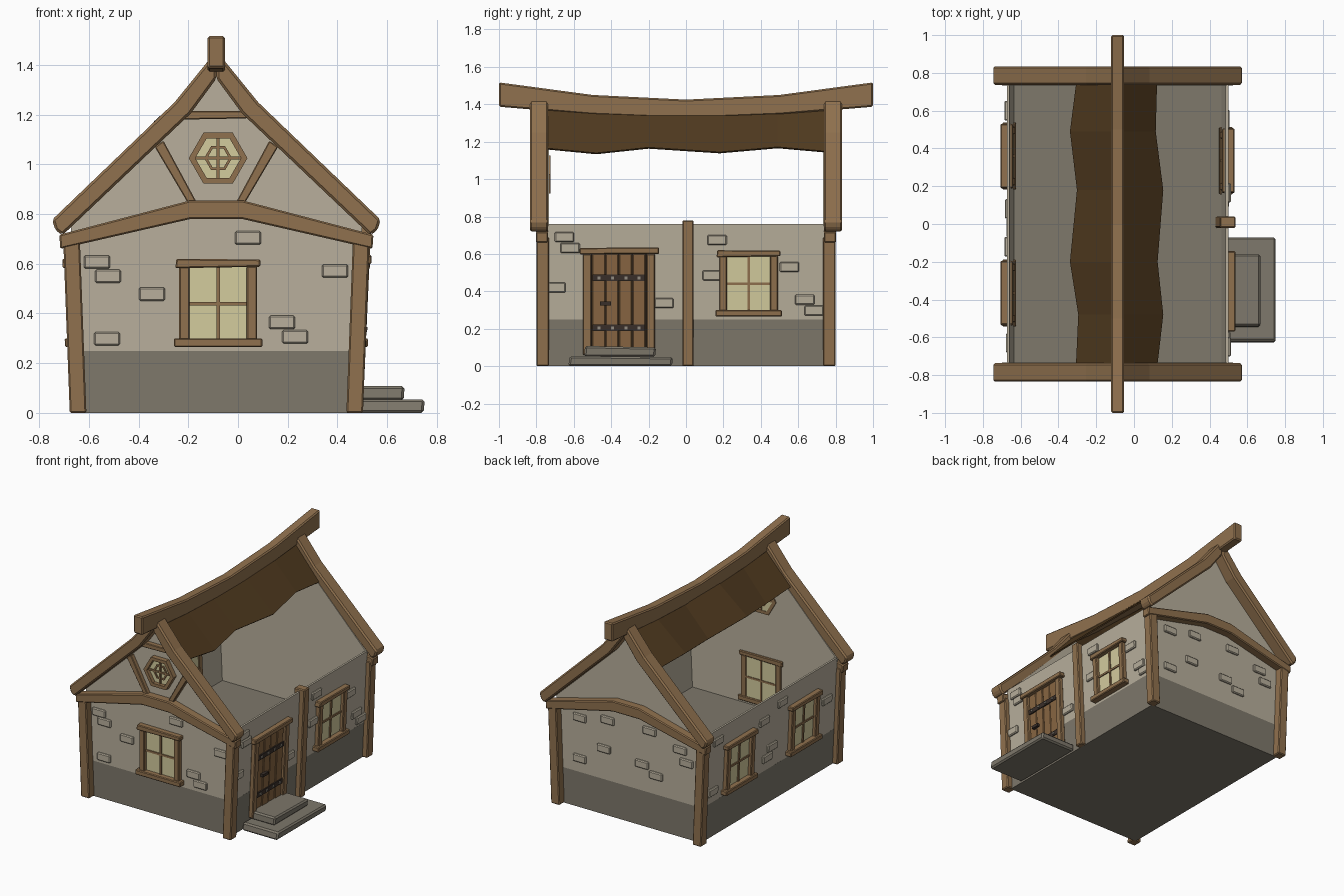
import bpy, bmesh, math
from mathutils import Vector

if "Cube" in bpy.data.objects:
    bpy.data.objects.remove(bpy.data.objects["Cube"])

CX = -0.087  # house centre line in x


def material(name, r, g, b):
    m = bpy.data.materials.new(name)
    lin = [((c / 255 + 0.055) / 1.055) ** 2.4 for c in (r, g, b)]
    m.diffuse_color = (*lin, 1)
    m.use_nodes = True
    m.node_tree.nodes["Principled BSDF"].inputs["Base Color"].default_value = m.diffuse_color
    return m


WOOD = material("timber brown", 144, 113, 78)
DOOR = material("door brown", 136, 102, 66)
PLASTER = material("plaster beige", 184, 175, 156)
STONE = material("stone grey", 126, 120, 107)
GLASS = material("pale yellow glass", 212, 204, 158)
ROOF = material("dark roof brown", 80, 58, 31)
IRON = material("dark iron", 58, 48, 42)
STUD = material("stud grey", 150, 143, 132)

# Wall frames: u along the wall, o outwards, z up. Side walls lean out.
WALLS = {
    "front": lambda u, o, z: (u, -0.745 - o, z),
    "back": lambda u, o, z: (u, 0.745 + o, z),
    "right": lambda u, o, z: (CX + 0.552 + 0.045 * z + o, u, z),
    "left": lambda u, o, z: (CX - 0.552 - 0.045 * z - o, u, z),
}


def part(name, mat, wall, prisms, bevel=0.0):
    """One object made of outlines (u, z) extruded from depth a to b."""
    f = WALLS[wall]
    bm = bmesh.new()
    for pts, a, b in prisms:
        lo = [bm.verts.new(f(u, a, z)) for u, z in pts]
        hi = [bm.verts.new(f(u, b, z)) for u, z in pts]
        bm.faces.new(lo)
        bm.faces.new(hi[::-1])
        n = len(pts)
        for i in range(n):
            j = (i + 1) % n
            bm.faces.new((lo[i], hi[i], hi[j], lo[j]))
    bmesh.ops.recalc_face_normals(bm, faces=bm.faces)
    return add_object(name, bm, mat, bevel)


def add_object(name, bm, mat, bevel=0.0):
    me = bpy.data.meshes.new(name)
    bm.to_mesh(me)
    bm.free()
    me.materials.append(mat)
    ob = bpy.data.objects.new(name, me)
    bpy.context.collection.objects.link(ob)
    if bevel:
        mod = ob.modifiers.new("bevel", "BEVEL")
        mod.width = bevel
        mod.segments = 1
    return ob


def rect(u0, u1, z0, z1):
    return [(u0, z0), (u1, z0), (u1, z1), (u0, z1)]


def flip(pts):
    return [(2 * CX - u, z) for u, z in pts]


def sym(half):
    """Close a half outline (offset from centre line, z) by mirroring."""
    return [(CX + u, z) for u, z in half] + [(CX - u, z) for u, z in half[::-1] if u > 0]


def hexagon(u, z, r):
    return [(u + r * math.cos(i * math.pi / 3), z + r * math.sin(i * math.pi / 3)) for i in range(6)]


def hex_ring(u, z, r0, r1, a, b):
    p, q = hexagon(u, z, r0), hexagon(u, z, r1)
    return [([q[i], q[(i + 1) % 6], p[(i + 1) % 6], p[i]], a, b) for i in range(6)]


def window(name, wall, c):
    part(name + "_glass", GLASS, wall, [(rect(c - .12, c + .12, .295, .59), -.016, .006)])
    part(name + "_bars", WOOD, wall, [(rect(c - .007, c + .007, .30, .59), -.02, .014),
                                      (rect(c - .12, c + .12, .433, .447), -.02, .013)])
    part(name + "_frame", WOOD, wall, [
        (rect(c - .157, c - .115, .295, .59), -.022, .03),
        (rect(c + .115, c + .157, .295, .59), -.022, .03),
        ([(c - .172, .582), (c + .170, .588), (c + .170, .617), (c - .168, .62)], -.026, .04),
        (rect(c - .178, c + .178, .265, .30), -.026, .045)], .005)


# Stone base, solid up to the floor
part("stone_base", STONE, "front", [(sym([(.552, 0), (.5635, .25)]), -1.49, 0)])

# Side walls
for side in ("right", "left"):
    part(side + "_wall", PLASTER, side, [(rect(-.735, .735, .25, .76), -.014, 0)])

# Gable ends: wall, corner posts, arched tie beam, rafters
gable = sym([(.5635, .25), (.586, .75), (.135, 1.215), (0, 1.38)])
post = [(-.677, 0), (-.61, 0), (-.636, .69), (-.703, .69)]
tie = sym([(.628, .66), (.105, .78)]) + sym([(.628, .717), (.105, .855)])[::-1]
tie = [(CX + s * u, z) for s, u, z in
       [(-1, .628, .66), (-1, .105, .78), (1, .105, .78), (1, .628, .66),
        (1, .632, .717), (1, .105, .855), (-1, .105, .855), (-1, .632, .717)]]
rafter = [(-.748, .777), (-.735, .735), (-.706, .715), (-.19, 1.205), (CX, 1.345),
          (CX, 1.45), (-.113, 1.425), (-.255, 1.25)]
for end in ("front", "back"):
    part(end + "_gable_wall", PLASTER, end, [(gable, -.012, 0)])
    part(end + "_corner_posts", WOOD, end, [(post, -.012, .055), (flip(post), -.012, .055)], .006)
    part(end + "_tie_beam", WOOD, end, [(tie, -.008, .058)], .006)
    part(end + "_rafters", WOOD, end, [(rafter, -.008, .09), (flip(rafter), -.008, .09)], .01)

# Front gable timbers
brace = [(-.332, 1.068), (-.165, .85), (-.205, .85), (-.302, 1.092)]
brace = [(-.335, 1.07), (-.202, .845), (-.165, .845), (-.30, 1.095)]
part("gable_braces", WOOD, "front", [(brace, -.004, .03), (flip(brace), -.004, .03)], .004)
part("gable_collar", WOOD, "front",
     [([(-.235, 1.18), (.035, 1.185), (.05, 1.215), (-.21, 1.215)], -.004, .035)], .004)

# Hexagonal gable window
HU, HZ = -.08, 1.025
part("gable_window_glass", GLASS, "front", [(hexagon(HU, HZ, .10), -.016, .008)])
part("gable_window_frame", WOOD, "front", hex_ring(HU, HZ, .118, .092, -.02, .035))
part("gable_window_bars", WOOD, "front",
     hex_ring(HU, HZ, .056, .044, -.018, .016)
     + [(rect(HU - .006, HU + .006, HZ - .085, HZ + .085), -.018, .018),
        (rect(HU - .095, HU + .095, HZ - .006, HZ + .006), -.018, .017)])

# Windows
window("front_window", "front", -.08)
window("right_window", "right", .335)
window("left_rear_window", "left", .36)
window("left_front_window", "left", -.365)

# Middle post on the right wall
part("middle_post", WOOD, "right", [(rect(-.02, .04, 0, .78), -.045, .037)], .006)

# Door
planks = []
for i in range(4):
    u = -.502 + i * .072
    planks.append((rect(u, u + .069, .09, .60), 0, .018 + .003 * (i % 2)))
part("door_planks", DOOR, "right", planks, .004)
part("door_backing", IRON, "right", [(rect(-.51, -.205, .09, .60), 0, .010)])
part("door_frame", WOOD, "right", [
    (rect(-.552, -.505, .06, .60), 0, .034),
    (rect(-.212, -.165, .06, .60), 0, .034),
    ([(-.57, .598), (-.143, .600), (-.145, .635), (-.568, .632)], 0, .044)], .005)
part("door_hinges", IRON, "right",
     [(rect(-.50, -.218, z, z + .034), .01, .027) for z in (.188, .455)])
part("door_studs", STUD, "right",
     [(rect(u - .008, u + .008, z - .008, z + .008), .02, .034)
      for z in (.205, .472) for u in (-.466, -.394, -.322, -.25)])
part("door_handle", IRON, "right", [(rect(-.46, -.402, .325, .345), .015, .04)])

# Door steps
part("lower_step", STONE, "right",
     [([(-.63, .0), (-.075, .0), (-.07, .048), (-.62, .055)], .005, .283)], .01)
part("upper_step", STONE, "right",
     [([(-.545, .05), (-.165, .05), (-.16, .10), (-.54, .108)], .005, .20)], .01)

# Raised bricks (u, z) on each wall
BRICKS = {
    "front": [(-.567, .607), (-.523, .55), (-.346, .478), (-.527, .298), (.04, .704),
              (.39, .571), (.177, .364), (.23, .306)],
    "right": [(-.65, .69), (-.62, .632), (-.695, .42), (-.118, .337), (.166, .674),
              (.14, .485), (.553, .53), (.635, .355), (.685, .297)],
    "left": [(.60, .68), (.64, .33), (.08, .62), (-.02, .40), (.03, .34), (-.12, .68), (-.63, .5)],
    "back": [(.31, .64), (.09, .68), (-.24, .69), (-.48, .62), (.31, .35),
             (-.18, .44), (-.29, .385), (-.53, .54), (.12, .47)],
}
for wall, spots in BRICKS.items():
    part(wall + "_bricks", PLASTER, wall,
         [(rect(u - .052, u + .052, z - .027, z + .027), -.004, .016) for u, z in spots], .006)

# Sagging ridge beam
bm = bmesh.new()
rings = []
for y, top, h in [(-1, 1.517, .13), (-.5, 1.45, .105), (0, 1.425, .10), (.5, 1.45, .105), (1, 1.517, .13)]:
    rings.append([bm.verts.new((CX + s * .035, y, z))
                  for s, z in [(-1, top - h), (1, top - h), (1, top), (-1, top)]])
for a, b in zip(rings, rings[1:]):
    for i in range(4):
        j = (i + 1) % 4
        bm.faces.new((a[i], a[j], b[j], b[i]))
bm.faces.new(rings[0])
bm.faces.new(rings[-1])
bmesh.ops.recalc_face_normals(bm, faces=bm.faces)
add_object("ridge_beam", bm, WOOD, .008)

# Ragged roof strip either side of the ridge: (y, left x, right x, edge z)
bm = bmesh.new()
rows = []
for y, xl, xr, z in [(-.74, -.307, .125, 1.165), (-.48, -.295, .155, 1.14), (-.2, -.339, .125, 1.17),
                     (.18, -.302, .155, 1.145), (.49, -.339, .115, 1.172), (.74, -.307, .122, 1.15)]:
    rows.append([bm.verts.new(p) for p in ((xl, y, z), (CX, y, 1.37 + .05 * y * y), (xr, y, z))])
for a, b in zip(rows, rows[1:]):
    for i in (0, 1):
        bm.faces.new((a[i], a[i + 1], b[i + 1], b[i]))
bmesh.ops.recalc_face_normals(bm, faces=bm.faces)
if sum((f.normal.z for f in bm.faces)) < 0:
    bmesh.ops.reverse_faces(bm, faces=bm.faces)
roof = add_object("roof_strip", bm, ROOF)
solid = roof.modifiers.new("thickness", "SOLIDIFY")
solid.thickness = .01
